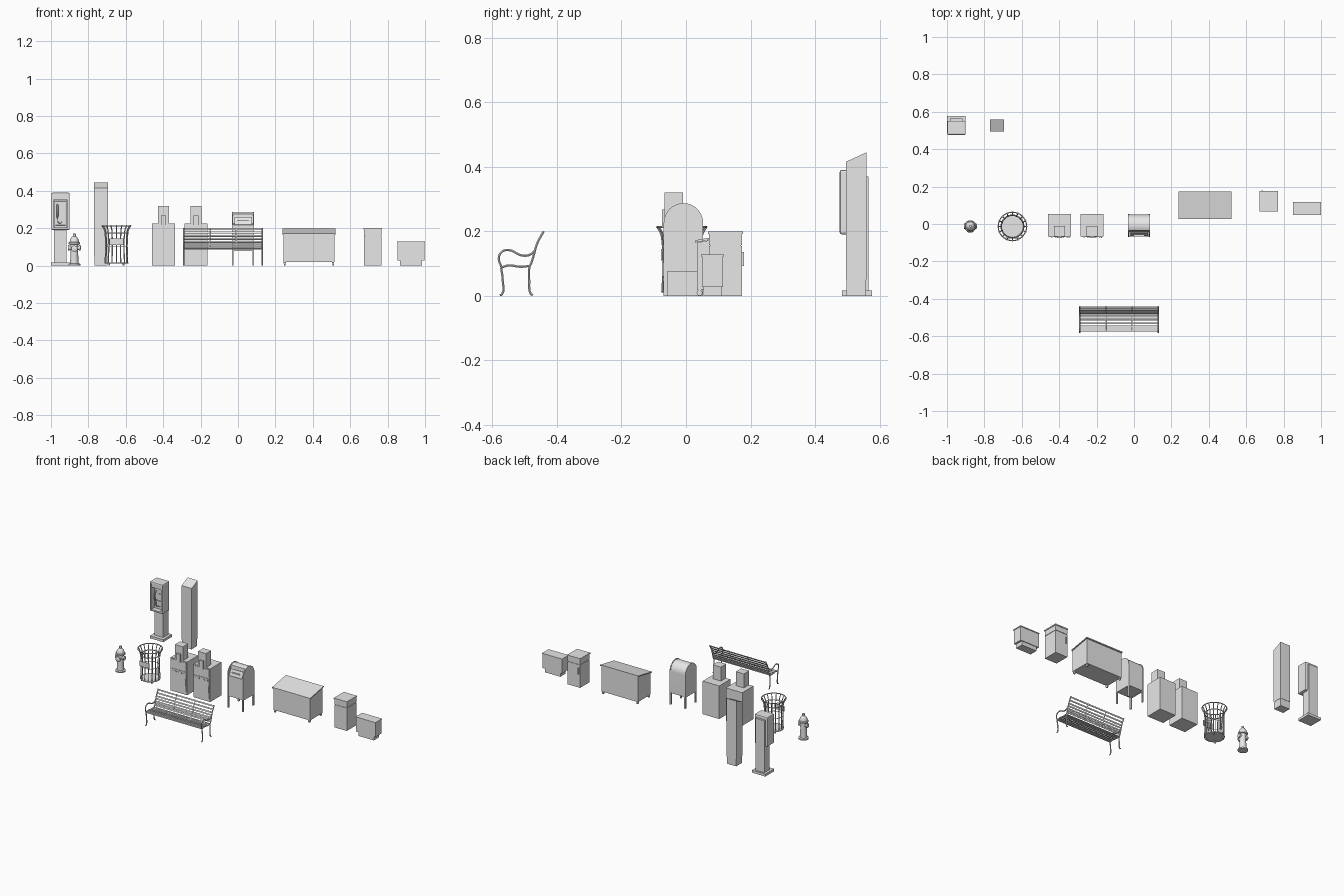
import bpy, bmesh, math
from mathutils import Vector, Matrix

if "Cube" in bpy.context.scene.objects:
    bpy.data.objects.remove(bpy.data.objects["Cube"])

GREY = (0.8, 0.8, 0.8, 1)
mat = bpy.data.materials.new("plain grey")
mat.use_nodes = True
mat.diffuse_color = GREY
mat.node_tree.nodes["Principled BSDF"].inputs["Base Color"].default_value = GREY


def finish(name, bm, smooth=False):
    me = bpy.data.meshes.new(name)
    bmesh.ops.recalc_face_normals(bm, faces=bm.faces)
    bm.to_mesh(me)
    bm.free()
    if smooth:
        me.shade_smooth()
        me.set_sharp_from_angle(angle=math.radians(35))
    me.materials.append(mat)
    ob = bpy.data.objects.new(name, me)
    bpy.context.collection.objects.link(ob)
    return ob


def box(name, x, y, z, bevel=0, recess=None):
    """Box from (min, max) ranges; recess = (margin, depth) on its front face."""
    bm = bmesh.new()
    bmesh.ops.create_cube(bm, size=1)
    for v in bm.verts:
        v.co = [r[0] if c < 0 else r[1] for c, r in zip(v.co, (x, y, z))]
    if bevel:
        bmesh.ops.bevel(bm, geom=bm.edges[:], offset=bevel, segments=2,
                        profile=0.5, affect='EDGES')
    if recess:
        bm.normal_update()
        face = max((f for f in bm.faces if f.normal.y < -0.9), key=lambda f: f.calc_area())
        bmesh.ops.inset_individual(bm, faces=[face], thickness=recess[0])
        new = bmesh.ops.extrude_discrete_faces(bm, faces=[face])["faces"]
        bmesh.ops.translate(bm, verts=new[0].verts[:], vec=(0, recess[1], 0))
    return finish(name, bm)


def prism(name, profile, x0, x1, smooth=False):
    """Extrude a (y, z) outline along x."""
    bm = bmesh.new()
    face = bm.faces.new([bm.verts.new((x0, y, z)) for y, z in profile])
    new = bmesh.ops.extrude_face_region(bm, geom=[face])["geom"]
    bmesh.ops.translate(bm, vec=(x1 - x0, 0, 0),
                        verts=[g for g in new if isinstance(g, bmesh.types.BMVert)])
    return finish(name, bm, smooth)


def lathe(name, profile, centre, segs=20, axis='Z'):
    """Spin an (r, h) profile about an axis through centre."""
    bm = bmesh.new()
    rings = [[bm.verts.new((r * math.cos(a), r * math.sin(a), h))
              for a in (math.tau * i / segs for i in range(segs))] for r, h in profile]
    for a, b in zip(rings, rings[1:]):
        for i in range(segs):
            j = (i + 1) % segs
            bm.faces.new((a[i], a[j], b[j], b[i]))
    if rings[0][0].co != rings[-1][0].co:
        bm.faces.new(rings[0])
        bm.faces.new(rings[-1])
    turn = {'Z': Vector((0, 0, 1)), 'X': Vector((1, 0, 0)), 'Y': Vector((0, -1, 0))}[axis]
    bm.transform(Matrix.Translation(centre) @ Vector((0, 0, 1)).rotation_difference(turn).to_matrix().to_4x4())
    return finish(name, bm, True)


def tube(name, pts, r, smooth=True, closed=False):
    """Round bar along a path."""
    cu = bpy.data.curves.new(name, 'CURVE')
    cu.dimensions, cu.bevel_depth, cu.bevel_resolution = '3D', r, 1
    cu.use_fill_caps, cu.resolution_u = True, 5
    sp = cu.splines.new('BEZIER' if smooth else 'POLY')
    points = sp.bezier_points if smooth else sp.points
    points.add(len(pts) - 1)
    for p, c in zip(points, pts):
        if smooth:
            p.co, p.handle_left_type, p.handle_right_type = c, 'AUTO', 'AUTO'
        else:
            p.co = (*c, 1)
    sp.use_cyclic_u = closed
    tmp = bpy.data.objects.new(name, cu)
    bm = bmesh.new()
    tmp_me = bpy.data.meshes.new_from_object(tmp)
    bm.from_mesh(tmp_me)
    bpy.data.objects.remove(tmp)
    return finish(name, bm, True)


# Pay phone: base, post, hood with the phone inside
box("phone_base", (-1, -.9), (.483, .577), (0, .017))
box("phone_post", (-.984, -.918), (.508, .565), (.017, .37))
box("phone_hood", (-.998, -.9), (.476, .552), (.19, .39), .007, (.008, .05))
box("phone_sign", (-.99, -.908), (.479, .53), (.352, .382))
box("phone_body", (-.978, -.92), (.505, .53), (.215, .345), .003)
box("phone_coin_box", (-.962, -.926), (.498, .506), (.225, .262))
box("phone_keypad", (-.95, -.926), (.5, .506), (.275, .31))
tube("phone_handset", [(-.966, .502, .325), (-.966, .49, .318), (-.966, .49, .268), (-.966, .502, .26)], .005)
tube("phone_cord", [(-.966, .498, .26), (-.955, .49, .225), (-.94, .498, .235)], .002)

# Tall pillar with a slanted top
prism("pillar", [(.495, .05), (.56, .05), (.56, .445), (.495, .415)], -.77, -.695)
box("pillar_foot", (-.768, -.697), (.497, .558), (0, .05))

# Fire hydrant
HX, HY = -.875, -.012
lathe("hydrant_body", [(.032, 0), (.032, .009), (.023, .012), (.02, .07), (.021, .112), (.03, .115),
                       (.03, .124), (.025, .127), (.022, .142), (.013, .154), (.008, .157),
                       (.008, .17), (.004, .172)], (HX, HY, 0))
for side in (-1, 1):
    lathe("hydrant_side_outlet", [(.011, 0), (.011, side * .026), (.014, side * .026),
                                  (.014, side * .033), (.006, side * .035)], (HX, HY, .095), 12, 'X')
lathe("hydrant_front_outlet", [(.014, 0), (.014, .024), (.017, .024), (.017, .03), (.006, .034)],
      (HX, HY, .09), 14, 'Y')

# Slatted litter bin
BX, BY = -.65, -.013
for r, z, t in ((.06, .014, .004), (.058, .1, .002), (.06, .175, .003), (.076, .213, .003)):
    ring = [(BX + r * math.cos(a), BY + r * math.sin(a), z) for a in (math.tau * i / 32 for i in range(32))]
    tube("bin_ring", ring, t, False, True)
lathe("bin_floor", [(.06, .012), (.06, .017)], (BX, BY, 0), 24)
for i in range(16):
    c, s = math.cos(math.tau * i / 16), math.sin(math.tau * i / 16)
    tube("bin_slat", [(BX + r * c, BY + r * s, z) for r, z in
                      ((.06, .012), (.06, .165), (.066, .195), (.078, .215))], .003)
for i in range(4):
    a = math.tau * (i + .5) / 4
    lathe("bin_foot", [(.005, 0), (.005, .014)], (BX + .054 * math.cos(a), BY + .054 * math.sin(a), 0), 8)
box("bin_plate", (BX - .037, BX + .037), (BY - .065, BY - .06), (.11, .145))

# Two newspaper boxes with coin heads
for cx in (-.398, -.225):
    box("news_box_body", (cx - .062, cx + .062), (-.066, .053), (0, .225))
    box("news_box_door", (cx - .056, cx + .056), (-.069, -.066), (.02, .155))
    box("news_box_top_panel", (cx - .056, cx + .056), (-.069, -.066), (.165, .218))
    box("news_box_coin_head", (cx - .03, cx + .03), (-.066, -.01), (.225, .32))
    box("news_box_coin_slot", (cx - .014, cx + .014), (-.075, -.066), (.21, .268))
    box("news_box_handle", (cx + .048, cx + .054), (-.074, -.069), (.06, .105))
    for i in range(5):
        box("news_box_rivet", (cx - .046 + i * .021, cx - .038 + i * .021), (-.072, -.069), (.138, .145))

# Mail box: arched body with a notched mouth, rims and four legs
MX0, MX1, MY = -.032, .086, -.008


def arch(r, a0, a1, n=16):
    angles = (math.radians(a0 + (a1 - a0) * i / n) for i in range(n + 1))
    return [(MY + r * math.cos(a), .226 + r * math.sin(a)) for a in angles]


prism("mail_box_body", [(MY + .058, .078)] + arch(.058, 0, 118)
      + [(MY - .028, .262), (MY - .034, .226), (MY - .058, .218), (MY - .058, .078)],
      MX0 + .004, MX1 - .004, True)
for x in (MX0, MX1 - .006):
    prism("mail_box_rim", [(MY + .061, .075)] + arch(.061, 0, 180) + [(MY - .061, .075)], x, x + .006, True)
prism("mail_box_flap", [(MY - .057, .22), (MY - .052, .22), (MY - .036, .258), (MY - .041, .26)],
      MX0 + .012, MX1 - .012)
box("mail_box_pull", (MX0 + .03, MX1 - .03), (MY - .058, MY - .048), (.238, .243))
for x in (MX0, MX1 - .009):
    for y in (MY - .061, MY + .05):
        box("mail_box_leg", (x, x + .009), (y, y + .011), (0, .08))

# Large wheeled bin with a sloping lid
prism("dumpster_body", [(.034, .018), (.17, .018), (.17, .19), (.034, .165)], .242, .517)
prism("dumpster_lid", [(.028, .165), (.175, .192), (.175, .199), (.028, .172)], .237, .522)
for x in (.25, .508):
    for y in (.042, .162):
        lathe("dumpster_wheel", [(.009, -.004), (.009, .004)], (x, y, .009), 12, 'X')
        box("dumpster_wheel_bracket", (x - .006, x + .006), (y - .005, y + .005), (.012, .02))

# Upright cabinet in two stacked sections
box("cabinet_body", (.675, .768), (.071, .173), (0, .155))
box("cabinet_seam", (.678, .765), (.074, .17), (.155, .158))
box("cabinet_top_section", (.675, .768), (.071, .173), (.158, .192))
box("cabinet_cap", (.672, .771), (.068, .176), (.192, .2))
box("cabinet_handle", (.682, .689), (.173, .18), (.092, .135))

# Small low cabinet on a plinth
box("low_cabinet_plinth", (.867, .983), (.054, .11), (0, .028))
box("low_cabinet_body", (.853, .997), (.05, .115), (.027, .122))
box("low_cabinet_lid", (.85, 1), (.047, .118), (.122, .128))

# Park bench: curved end frames, slats and straps
seat = [(-.572, .088), (-.55, .094), (-.51, .09), (-.485, .093)]
back = [(-.48, .1), (-.472, .125), (-.462, .16), (-.441, .2)]
arm = [(-.572, .09), (-.58, .115), (-.572, .135), (-.55, .142), (-.508, .125), (-.485, .127), (-.467, .142)]


def at(path, t):
    """Point a fraction t along a (y, z) path."""
    s = min(t, .9999) * (len(path) - 1)
    i = int(s)
    return [a + (b - a) * (s - i) for a, b in zip(path[i], path[i + 1])]


BX0, BX1 = -.29, .13
for x in (BX0, BX1):
    legs = [[(-.577, .002), (-.57, .005), (-.568, .05), (-.573, .088)],
            [(-.475, .002), (-.481, .006), (-.486, .05), (-.484, .093), (-.48, .1)]]
    for part, path in (("seat_rail", seat), ("back_rail", back), ("arm_rest", arm),
                       ("front_leg", legs[0]), ("back_leg", legs[1])):
        tube("bench_" + part, [(x, y, z) for y, z in path], .004)
for path, n in ((seat, 7), (back, 7)):
    for i in range(n):
        y, z = at(path, (i + .3) / (n - .4))
        a, b = at(path, 0), at(path, 1)
        d = Vector((b[0] - a[0], b[1] - a[1])).normalized() * .0045
        nrm = Vector((-d.y, d.x)) * .35
        c = Vector((y, z))
        prism("bench_slat", [c - d - nrm, c + d - nrm, c + d + nrm, c - d + nrm], BX0, BX1)
    for f in (1 / 3, 2 / 3):
        x = BX0 + f * (BX1 - BX0)
        tube("bench_strap", [(x, y, z) for y, z in path], .0025)
